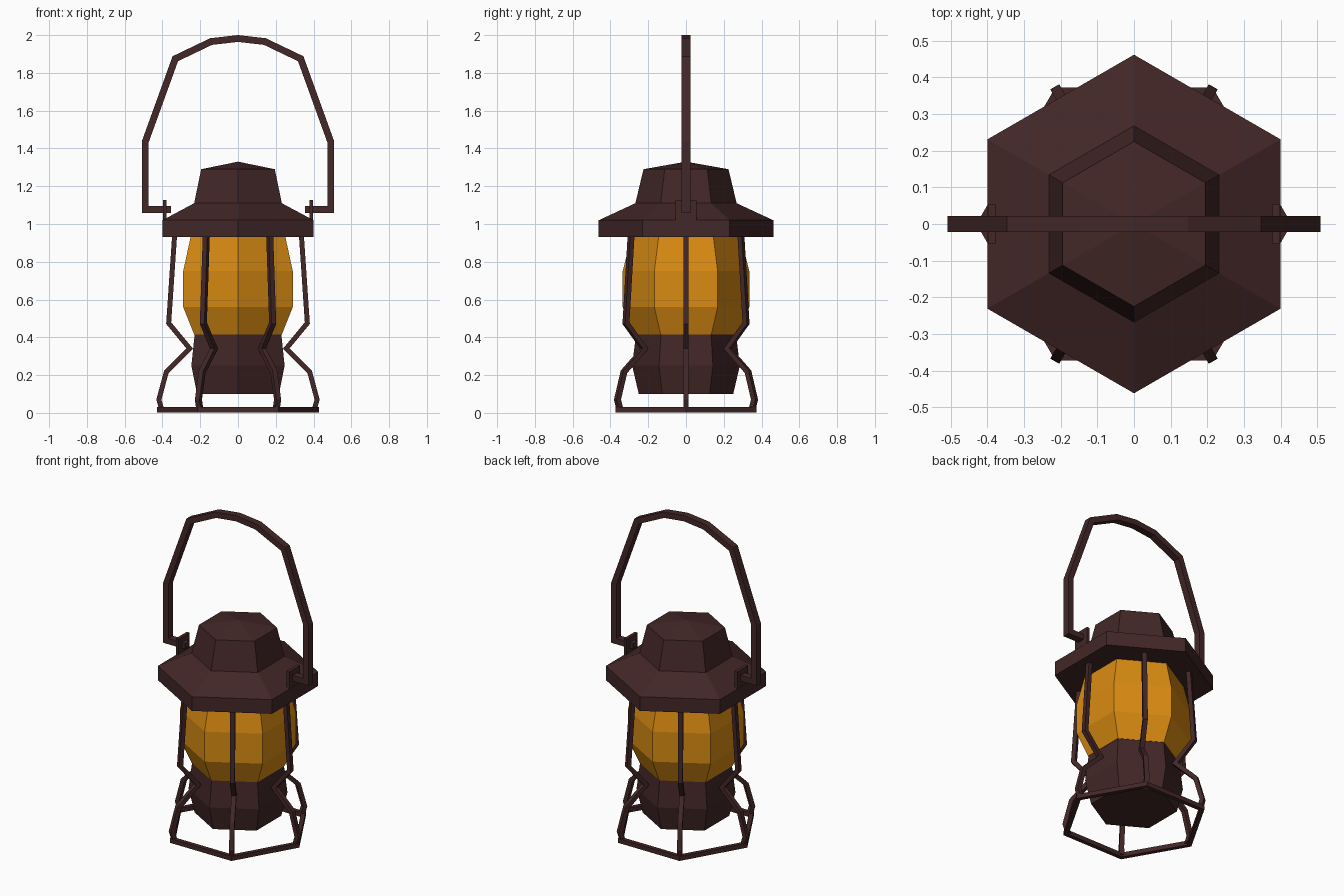
import bpy, bmesh, math
from mathutils import Vector, Matrix

if "Cube" in bpy.data.objects:
    bpy.data.objects.remove(bpy.data.objects["Cube"])


def material(name, col):
    m = bpy.data.materials.new(name)
    m.diffuse_color = (*col, 1)
    m.use_nodes = True
    m.node_tree.nodes["Principled BSDF"].inputs["Base Color"].default_value = m.diffuse_color
    return m


BROWN = material("dark brown metal", (0.056, 0.020, 0.020))
AMBER = material("amber glass", (0.70, 0.26, 0.006))


def finish(bm, name, mat):
    bmesh.ops.recalc_face_normals(bm, faces=bm.faces)
    me = bpy.data.meshes.new(name)
    bm.to_mesh(me)
    bm.free()
    me.materials.append(mat)
    ob = bpy.data.objects.new(name, me)
    bpy.context.collection.objects.link(ob)
    return ob


def hex_lathe(name, profile, mat, apex=None):
    """Hexagonal stack of (radius, z) rings with corners on the y axis."""
    bm = bmesh.new()
    rings = [[bm.verts.new((r * math.cos(math.radians(30 + 60 * k)),
                            r * math.sin(math.radians(30 + 60 * k)), z))
              for k in range(6)] for r, z in profile]
    for a, b in zip(rings, rings[1:]):
        for k in range(6):
            j = (k + 1) % 6
            bm.faces.new((a[k], a[j], b[j], b[k]))
    bm.faces.new(rings[0])
    if apex is None:
        bm.faces.new(rings[-1])
    else:
        tip = bm.verts.new((0, 0, apex))
        for k in range(6):
            bm.faces.new((rings[-1][k], rings[-1][(k + 1) % 6], tip))
    return finish(bm, name, mat)


def bar(name, path, width, depth, closed=False, matrix=Matrix()):
    """Mitred rectangular bar along a flat (u, v) path laid in x and z."""
    bm = bmesh.new()
    pts = [Vector(p) for p in path]
    n = len(pts)
    sections = []
    for i, p in enumerate(pts):
        d0 = (p - pts[i - 1]).normalized() if i or closed else None
        d1 = (pts[(i + 1) % n] - p).normalized() if i < n - 1 or closed else None
        d0, d1 = d0 or d1, d1 or d0
        n0, n1 = Vector((-d0.y, d0.x)), Vector((-d1.y, d1.x))
        m = (n0 + n1).normalized()
        m = m * (width / 2 / max(m.dot(n0), 0.4))
        sections.append([bm.verts.new(matrix @ Vector((p.x + s * m.x, t * depth / 2, p.y + s * m.y)))
                         for s, t in ((1, 1), (1, -1), (-1, -1), (-1, 1))])
    for i in range(n if closed else n - 1):
        a, b = sections[i], sections[(i + 1) % n]
        for k in range(4):
            j = (k + 1) % 4
            bm.faces.new((a[k], a[j], b[j], b[k]))
    if not closed:
        bm.faces.new(sections[0])
        bm.faces.new(sections[-1])
    return finish(bm, name, BROWN)


# Body: fuel base, glass globe and roof
hex_lathe("fuel_base", [(0.25, 0.10), (0.285, 0.25), (0.265, 0.415)], BROWN)
hex_lathe("glass_globe", [(0.268, 0.415), (0.335, 0.56), (0.335, 0.75), (0.285, 0.95)], AMBER)
hex_lathe("roof", [(0.462, 0.93), (0.462, 1.02), (0.268, 1.11), (0.225, 1.29)], BROWN, 1.33)

# Six bent cage bars and the hexagonal foot ring
cage = [(0.335, 0.95), (0.367, 0.475), (0.255, 0.34), (0.379, 0.218), (0.419, 0.07), (0.402, 0.012)]
for k in range(6):
    bar(f"cage_bar_{k + 1}", cage, 0.026, 0.028,
        matrix=Matrix.Rotation(math.radians(60 * k), 4, 'Z'))
ring = [(0.415 * math.cos(math.radians(60 * k)), 0.415 * math.sin(math.radians(60 * k))) for k in range(6)]
bar("foot_ring", ring, 0.026, 0.028, True,
    Matrix.Translation((0, 0, 0.016)) @ Matrix.Rotation(math.radians(90), 4, 'X'))

# Carrying handle with inward pins
half = [(0.355, 1.076), (0.491, 1.076), (0.491, 1.435), (0.332, 1.875), (0.142, 1.966)]
handle = half + [(0, 1.982)] + [(-x, z) for x, z in reversed(half)]
bar("handle", handle, 0.036, 0.045)

# Handle brackets on the brim
for side, s in (("left", -1), ("right", 1)):
    bm = bmesh.new()
    bmesh.ops.create_cube(bm, size=1, matrix=Matrix.Translation((s * 0.388, 0, 1.075))
                          @ Matrix.Diagonal((0.02, 0.11, 0.105, 1)))
    finish(bm, f"handle_bracket_{side}", BROWN)
